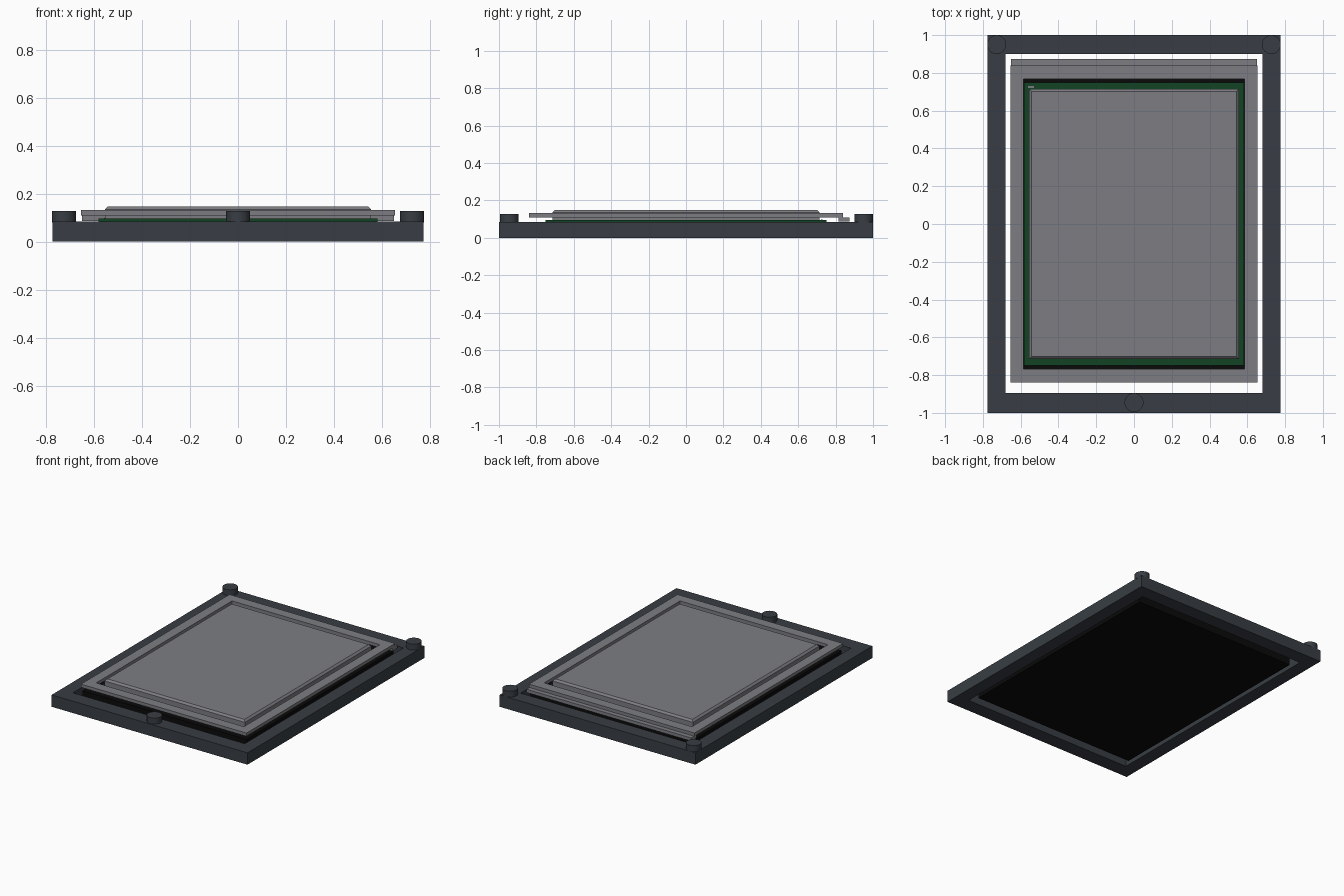
import bpy, bmesh, math

cube = bpy.data.objects.get("Cube")
if cube:
    bpy.data.objects.remove(cube, do_unlink=True)


def material(name, rgb):
    m = bpy.data.materials.new(name)
    m.use_nodes = True
    m.diffuse_color = (*rgb, 1)
    m.node_tree.nodes["Principled BSDF"].inputs["Base Color"].default_value = (*rgb, 1)
    return m


SLATE = material("slate frame", (0.040, 0.048, 0.058))
STEEL = material("grey metal", (0.205, 0.207, 0.225))
GREEN = material("board green", (0.006, 0.056, 0.018))
BLACK = material("black plastic", (0.003, 0.003, 0.003))


def finish(name, bm, mat):
    bmesh.ops.recalc_face_normals(bm, faces=bm.faces)
    mesh = bpy.data.meshes.new(name)
    bm.to_mesh(mesh)
    bm.free()
    mesh.materials.append(mat)
    obj = bpy.data.objects.new(name, mesh)
    bpy.context.collection.objects.link(obj)
    return obj


def loop(bm, x0, x1, y0, y1, z):
    return [bm.verts.new((x, y, z)) for x, y in ((x0, y0), (x1, y0), (x1, y1), (x0, y1))]


def bridge(bm, a, b):
    for i in range(4):
        j = (i + 1) % 4
        bm.faces.new((a[i], a[j], b[j], b[i]))


def block(name, rect, z0, z1, mat, chamfer=0.0):
    """Solid slab with an optional chamfer around its top."""
    x0, x1, y0, y1 = rect
    bm = bmesh.new()
    loops = [loop(bm, *rect, z0), loop(bm, *rect, z1 - chamfer)]
    if chamfer:
        loops.append(loop(bm, x0 + chamfer, x1 - chamfer, y0 + chamfer, y1 - chamfer, z1))
    for a, b in zip(loops, loops[1:]):
        bridge(bm, a, b)
    bm.faces.new(loops[0])
    bm.faces.new(loops[-1])
    return finish(name, bm, mat)


def ring(name, outer, inner, z0, z1, mat):
    """Rectangular frame with a rectangular opening."""
    bm = bmesh.new()
    loops = [loop(bm, *outer, z0), loop(bm, *outer, z1), loop(bm, *inner, z1), loop(bm, *inner, z0)]
    for i in range(4):
        bridge(bm, loops[i], loops[(i + 1) % 4])
    return finish(name, bm, mat)


def screw(name, x, y):
    bm = bmesh.new()
    bmesh.ops.create_cone(bm, cap_ends=True, segments=32, radius1=0.05, radius2=0.05, depth=0.047)
    bmesh.ops.translate(bm, verts=bm.verts, vec=(x, y, 0.1045))
    obj = finish(name, bm, SLATE)
    bpy.ops.object.select_all(action='DESELECT')
    obj.select_set(True)
    bpy.context.view_layer.objects.active = obj
    bpy.ops.object.shade_smooth_by_angle(angle=math.radians(30))


# Outer frame with the socket body set inside it
ring("outer_frame", (-0.775, 0.775, -1, 1), (-0.68, 0.68, -0.895, 0.90), 0, 0.085, SLATE)
block("socket_body", (-0.65, 0.65, -0.832, 0.832), 0.002, 0.084, BLACK)

# Circuit board and the chamfered metal lid on it
block("circuit_board", (-0.583, 0.583, -0.75, 0.75), 0.084, 0.096, GREEN)
block("metal_lid", (-0.555, 0.555, -0.715, 0.715), 0.096, 0.148, STEEL, 0.013)
block("corner_marker", (-0.56, -0.53, 0.721, 0.731), 0.096, 0.099, STEEL)

# Clamping plate with its lower lip at the back
ring("clamp_plate", (-0.655, 0.655, -0.84, 0.84), (-0.585, 0.585, -0.768, 0.768), 0.11, 0.133, STEEL)
block("clamp_lip", (-0.652, 0.652, 0.815, 0.873), 0.087, 0.11, STEEL)

# Screws
screw("back_left_screw", 0.727, 0.95)
screw("back_right_screw", -0.727, 0.95)
screw("front_screw", 0, -0.945)
